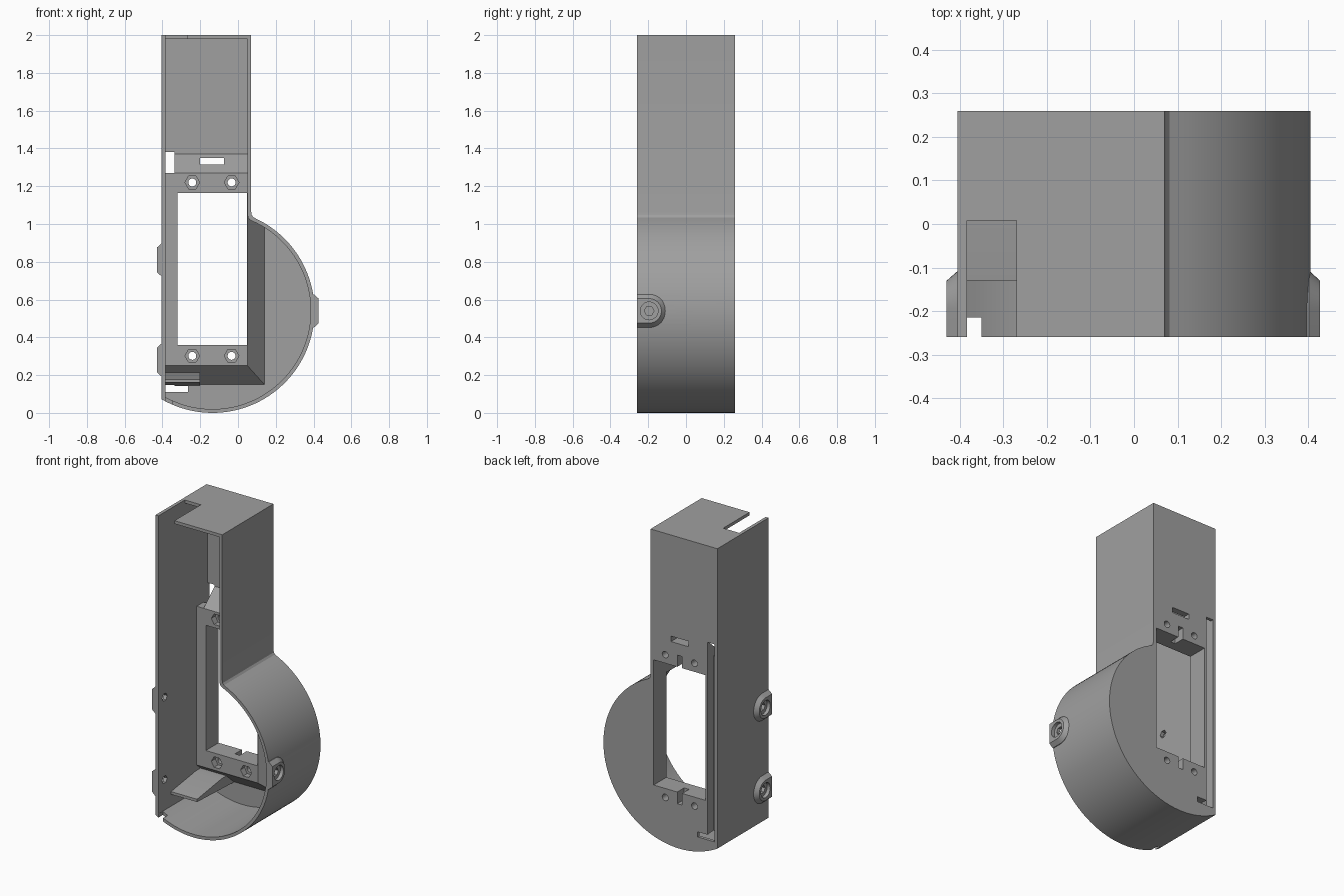
import bpy, bmesh, math

if "Cube" in bpy.data.objects:
    bpy.data.objects.remove(bpy.data.objects["Cube"])

grey = bpy.data.materials.new("grey plastic")
grey.diffuse_color = (0.35, 0.35, 0.35, 1)
grey.use_nodes = True
grey.node_tree.nodes["Principled BSDF"].inputs["Base Color"].default_value = grey.diffuse_color


def loft(name, rings):
    """Closed solid through rings of 3D points."""
    bm = bmesh.new()
    vs = [[bm.verts.new(p) for p in r] for r in rings]
    n = len(rings[0])
    bm.faces.new(vs[0])
    bm.faces.new(vs[-1])
    for a, b in zip(vs, vs[1:]):
        for i in range(n):
            bm.faces.new((a[i], a[(i + 1) % n], b[(i + 1) % n], b[i]))
    bmesh.ops.recalc_face_normals(bm, faces=bm.faces)
    me = bpy.data.meshes.new(name)
    bm.to_mesh(me)
    bm.free()
    me.materials.append(grey)
    ob = bpy.data.objects.new(name, me)
    bpy.context.collection.objects.link(ob)
    return ob


def prism_y(name, pts, y0, y1):
    return loft(name, [[(x, y, z) for x, z in pts] for y in (y0, y1)])


def rect(x0, x1, z0, z1):
    return [(x0, z0), (x1, z0), (x1, z1), (x0, z1)]


def circle(cx, cy, r, n):
    return [(cx + r * math.cos(2 * math.pi * i / n),
             cy + r * math.sin(2 * math.pi * i / n)) for i in range(n)]


def combine(target, tool, op):
    """Apply a boolean and discard the tool."""
    bpy.context.view_layer.objects.active = target
    m = target.modifiers.new("bool", 'BOOLEAN')
    m.operation, m.solver, m.object = op, 'EXACT', tool
    bpy.ops.object.modifier_apply(modifier=m.name)
    bpy.data.objects.remove(tool)


def outline(t):
    """Column with a round lower body, inset by t."""
    cx, cz, r = -0.135, 0.54, 0.54 - t
    left, right = -0.405 + t, 0.07 - t
    a0 = math.pi + math.acos((cx - left) / r)
    a1 = 2 * math.pi + math.acos((right + 0.025 - cx) / r)
    pts = [(cx + r * math.cos(a0 + (a1 - a0) * i / 64),
            cz + r * math.sin(a0 + (a1 - a0) * i / 64)) for i in range(65)]
    ex, ez = pts[-1]
    # small fillet between drum and column
    for s in (0.33, 0.66, 1):
        pts.append((ex + (right - ex) * (1 - (1 - s) ** 2), ez + 0.036 * s * (0.4 + 0.6 * s)))
    return pts + [(right, 2 - t), (left, 2 - t)]


# Open-fronted shell
housing = prism_y("housing", outline(0), -0.26, 0.26)
combine(housing, prism_y("cavity", outline(0.02), -0.4, 0.24), 'DIFFERENCE')

# Bevelled mounting frame on the inside of the back wall
frame = loft("mount_frame", [
    [(x, 0.25, z) for x, z in rect(-0.395, 0.148, 0.141, 1.379)],
    [(x, 0.13, z) for x, z in rect(-0.395, 0.05, 0.25, 1.27)]])
combine(frame, prism_y("frame_limit", outline(0.01), 0.0, 0.3), 'INTERSECT')
combine(housing, frame, 'UNION')

# Cable ledge
ledge = [(0.245, 0.215), (0.12, 0.215), (-0.13, 0.178), (-0.13, 0.16), (0.245, 0.145)]
combine(housing, loft("cable_ledge", [[(x, y, z) for y, z in ledge]
                                      for x in (-0.395, -0.2)]), 'UNION')


def boss_ring(x, r, zc):
    arc = [(-0.195 + r * math.cos(a), zc + r * math.sin(a))
           for a in (math.pi * (i / 20 - 0.5) for i in range(21))]
    return [(x, y, z) for y, z in [(-0.26, zc - r)] + arc + [(-0.26, zc + r)]]


# Screw bosses with counterbored holes
for side, zc, base, top in ((-1, 0.81, 0.404, 0.43), (-1, 0.28, 0.404, 0.43),
                            (1, 0.54, 0.402, 0.427)):
    boss = loft("screw_boss", [boss_ring(side * (base - 0.012), 0.088, zc),
                               boss_ring(side * base, 0.088, zc),
                               boss_ring(side * top, 0.065, zc)])
    combine(housing, boss, 'UNION')
    for r, n, depth in ((0.047, 32, 0.022), (0.026, 6, 0.12)):
        hole = loft("screw_hole", [[(side * x, y, z) for y, z in circle(-0.195, zc, r, n)]
                                   for x in (top + 0.02, top - depth)])
        combine(housing, hole, 'DIFFERENCE')

# Openings: (x0, x1, z0, z1, y0, y1)
openings = [
    (-0.32, 0.048, 0.36, 1.165, 0.0, 0.4),        # main window
    (-0.2, -0.075, 1.315, 1.35, 0.0, 0.4),        # strap slot
    (-0.385, -0.335, 1.27, 1.38, 0.0, 0.4),       # upper cable hole
    (-0.385, -0.265, 0.11, 0.143, 0.2, 0.4),      # lower cable hole
    (-0.385, -0.335, 0.112, 1.375, 0.2, 0.4),     # cable channel
    (-0.155, -0.12, 1.1, 1.24, 0.19, 0.4),        # upper key slot
    (-0.155, -0.12, 0.285, 0.4, 0.19, 0.4),       # lower key slot
    (-0.384, -0.27, 1.9, 2.1, -0.4, 0.008),       # top notch
    (-0.384, -0.35, -0.1, 0.12, -0.4, -0.215),    # bottom notch
]
for x0, x1, z0, z1, y0, y1 in openings:
    combine(housing, prism_y("opening", rect(x0, x1, z0, z1), y0, y1), 'DIFFERENCE')

# Mounting holes with hexagonal nut pockets
for x in (-0.242, -0.034):
    for z in (0.302, 1.22):
        combine(housing, prism_y("bolt_hole", circle(x, z, 0.021, 24), 0, 0.4), 'DIFFERENCE')
        combine(housing, prism_y("nut_pocket", circle(x, z, 0.039, 6), 0, 0.17), 'DIFFERENCE')

# Smooth drum, crisp edges
bpy.ops.object.select_all(action='DESELECT')
housing.select_set(True)
bpy.context.view_layer.objects.active = housing
bpy.ops.object.shade_smooth_by_angle(angle=math.radians(25))
